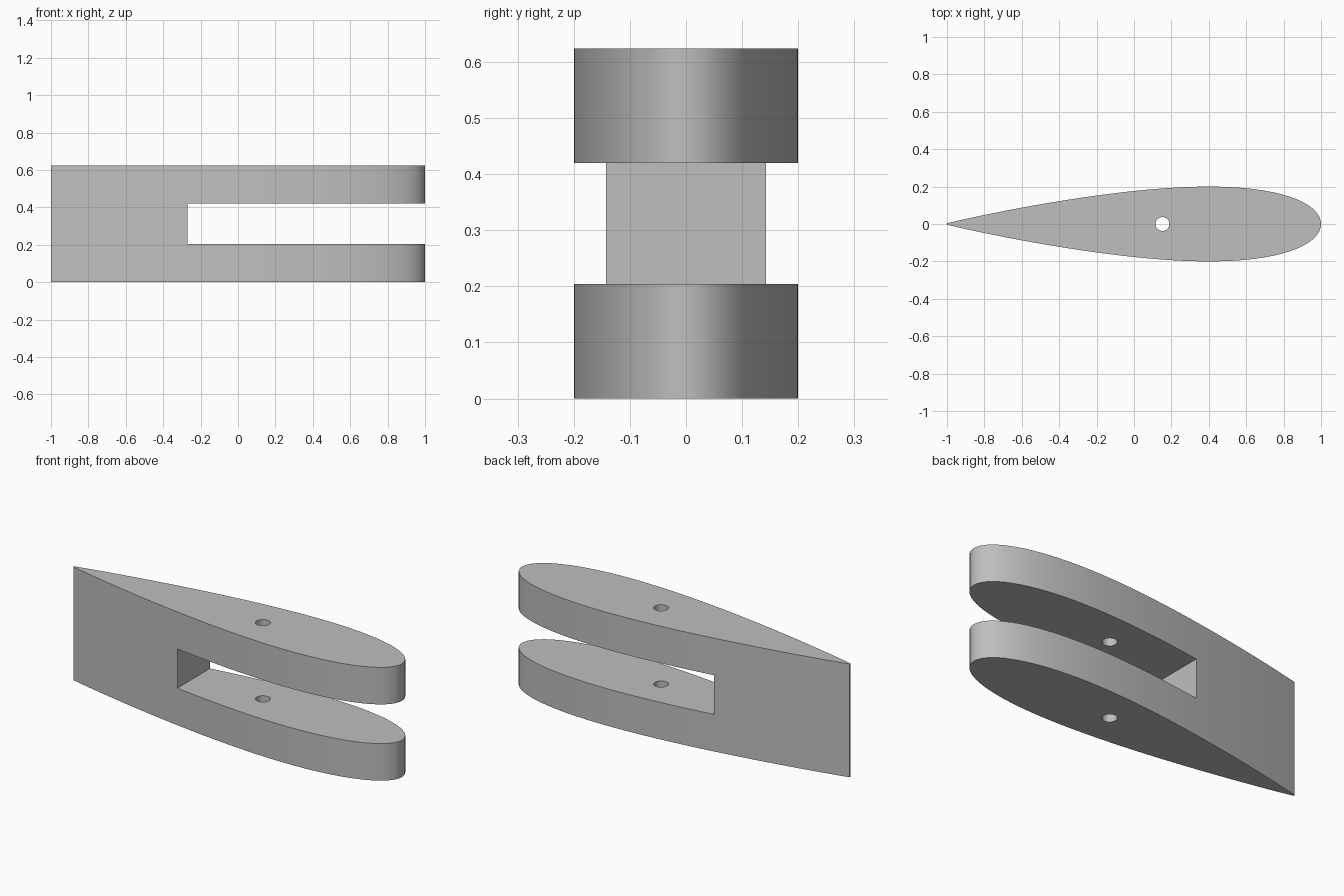
import bpy, bmesh, math

if "Cube" in bpy.data.objects:
    bpy.data.objects.remove(bpy.data.objects["Cube"])

HEIGHT = 0.624
SLOT_LOW, SLOT_HIGH, SLOT_X = 0.204, 0.42, -0.27
HOLE_X, HOLE_R = 0.152, 0.037
STEPS = 50

grey = bpy.data.materials.new("plain grey")
grey.use_nodes = True
colour = (0.52, 0.52, 0.52, 1)
grey.diffuse_color = colour
grey.node_tree.nodes["Principled BSDF"].inputs["Base Color"].default_value = colour


def half_thickness(t):
    """Symmetric foil, a fifth as thick as it is long; t runs nose to tail."""
    return 2 * (0.2969 * math.sqrt(t) - 0.126 * t - 0.3516 * t**2
                + 0.2843 * t**3 - 0.1015 * t**4)


def prism(name, outline, z0, z1):
    """Extrude a flat outline of (x, y) points from z0 to z1."""
    bm = bmesh.new()
    face = bm.faces.new([bm.verts.new((x, y, z0)) for x, y in outline])
    top = bmesh.ops.extrude_face_region(bm, geom=[face])["geom"]
    bmesh.ops.translate(bm, vec=(0, 0, z1 - z0),
                        verts=[v for v in top if isinstance(v, bmesh.types.BMVert)])
    bmesh.ops.recalc_face_normals(bm, faces=bm.faces[:])
    mesh = bpy.data.meshes.new(name)
    bm.to_mesh(mesh)
    bm.free()
    mesh.materials.append(grey)
    ob = bpy.data.objects.new(name, mesh)
    bpy.context.collection.objects.link(ob)
    return ob


# Foil body, with points gathered at the nose and tail
ts = [(1 - math.cos(math.pi * i / STEPS)) / 2 for i in range(STEPS + 1)]
upper = [(1 - 2 * t, half_thickness(t)) for t in ts]
lower = [(x, -y) for x, y in reversed(upper[1:])]
body = prism("foil_body", upper + lower, 0, HEIGHT)

# Cutters: open slot at the nose, and a pin hole through both lobes
slot = prism("slot_cutter", [(SLOT_X, -0.5), (1.5, -0.5), (1.5, 0.5), (SLOT_X, 0.5)],
             SLOT_LOW, SLOT_HIGH)
ring = [2 * math.pi * i / 32 for i in range(32)]
hole = prism("hole_cutter", [(HOLE_X + HOLE_R * math.cos(a), HOLE_R * math.sin(a))
                             for a in ring], -0.1, HEIGHT + 0.1)

bpy.ops.object.select_all(action="DESELECT")
bpy.context.view_layer.objects.active = body
body.select_set(True)
for cutter in (slot, hole):
    mod = body.modifiers.new(cutter.name, "BOOLEAN")
    mod.operation = "DIFFERENCE"
    mod.solver = "EXACT"
    mod.object = cutter
    bpy.ops.object.modifier_apply(modifier=mod.name)
    bpy.data.objects.remove(cutter)

bpy.ops.object.shade_smooth_by_angle(angle=math.radians(30))
